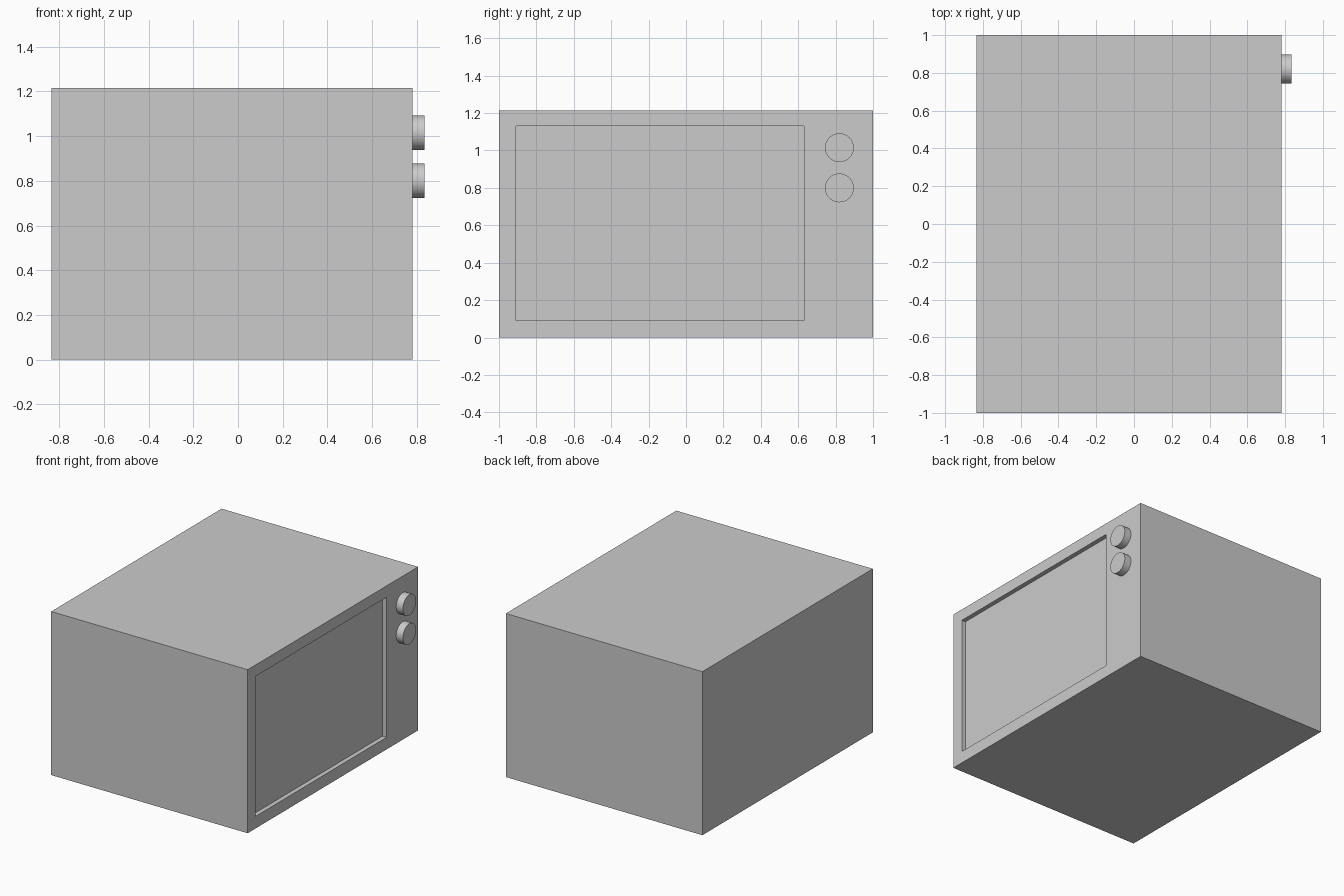
import bpy, bmesh, math
from mathutils import Vector

if "Cube" in bpy.data.objects:
    bpy.data.objects.remove(bpy.data.objects["Cube"])

X0, X1 = -0.835, 0.78          # back and door side of the body
H = 1.215
DOOR_Y, DOOR_Z = (-0.91, 0.63), (0.09, 1.13)
DEPTH = 0.033                  # door panel recess


def add_object(name, bm):
    mesh = bpy.data.meshes.new(name)
    bmesh.ops.recalc_face_normals(bm, faces=bm.faces)
    bm.to_mesh(mesh)
    bm.free()
    obj = bpy.data.objects.new(name, mesh)
    bpy.context.collection.objects.link(obj)
    return obj


# Oven body with a recessed door panel on the +x side
bm = bmesh.new()
bmesh.ops.create_cube(bm, size=1)
bmesh.ops.scale(bm, vec=(X1 - X0, 2, H), verts=bm.verts)
bmesh.ops.translate(bm, vec=((X0 + X1) / 2, 0, H / 2), verts=bm.verts)
bm.normal_update()
door = max(bm.faces, key=lambda f: f.calc_center_median().x)
bmesh.ops.inset_individual(bm, faces=[door], thickness=0.08)
for v in door.verts:
    v.co = Vector((X1, DOOR_Y[v.co.y > 0], DOOR_Z[v.co.z > H / 2]))
panel = bmesh.ops.extrude_discrete_faces(bm, faces=[door])["faces"][0]
bmesh.ops.translate(bm, vec=(-DEPTH, 0, 0), verts=panel.verts)
add_object("oven_body", bm)

# Two round control knobs
for name, z in (("upper_knob", 1.015), ("lower_knob", 0.80)):
    bpy.ops.mesh.primitive_cylinder_add(
        vertices=48, radius=0.077, depth=0.055,
        location=(X1 + 0.0275, 0.82, z), rotation=(0, math.pi / 2, 0))
    bpy.context.object.name = name
    bpy.ops.object.shade_smooth_by_angle(angle=math.radians(30))
